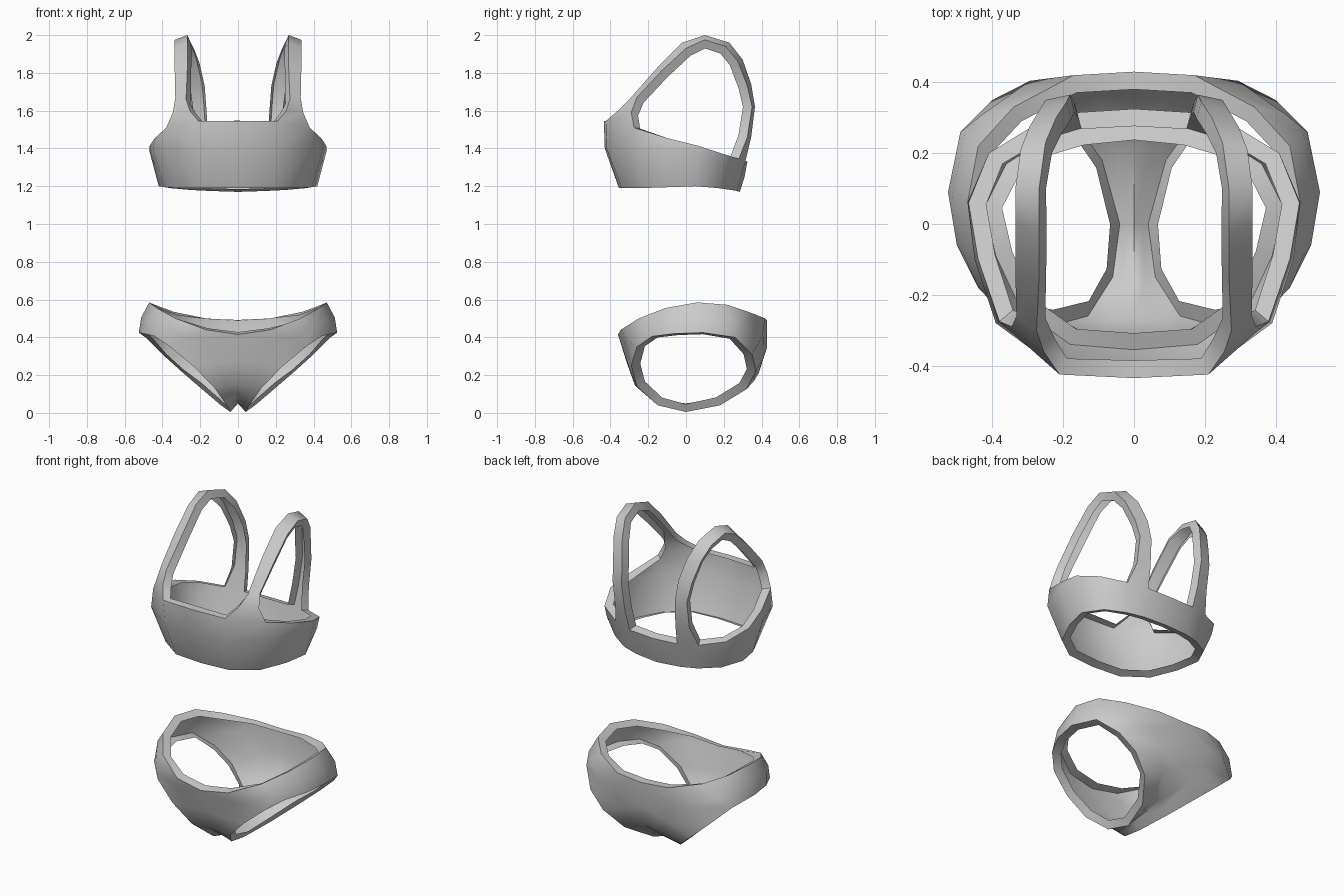
import bpy, bmesh, math
from mathutils import Vector

cube = bpy.data.objects.get("Cube")
if cube:
    bpy.data.objects.remove(cube, do_unlink=True)

fabric = bpy.data.materials.new("grey_fabric")
fabric.use_nodes = True
grey = (0.6, 0.6, 0.6, 1)
fabric.diffuse_color = grey
fabric.node_tree.nodes["Principled BSDF"].inputs["Base Color"].default_value = grey


def strip(bm, rows, skip=()):
    """Bridge neighbouring rows of points with faces, leaving out skipped cells."""
    for i in range(len(rows) - 1):
        for j in range(len(rows[i]) - 1):
            if (i, j) in skip:
                continue
            corners = [rows[i][j], rows[i + 1][j], rows[i + 1][j + 1], rows[i][j + 1]]
            unique = list(dict.fromkeys(tuple(c) for c in corners))
            if len(unique) > 2:
                bm.faces.new([bm.verts.new(c) for c in unique])


def finish(bm, name, core_z):
    """Weld, face outward, mirror and add the turned-in hem."""
    bmesh.ops.remove_doubles(bm, verts=bm.verts, dist=0.001)
    bmesh.ops.recalc_face_normals(bm, faces=bm.faces)
    core = Vector((0, 0, core_z))
    if sum(f.normal.dot(f.calc_center_median() - core) * f.calc_area() for f in bm.faces) < 0:
        bmesh.ops.reverse_faces(bm, faces=bm.faces)
    mesh = bpy.data.meshes.new(name)
    bm.to_mesh(mesh)
    bm.free()
    mesh.materials.append(fabric)
    obj = bpy.data.objects.new(name, mesh)
    bpy.context.collection.objects.link(obj)
    bpy.ops.object.select_all(action="DESELECT")
    bpy.context.view_layer.objects.active = obj
    obj.select_set(True)
    mirror = obj.modifiers.new("mirror", "MIRROR")
    mirror.use_clip = True
    hem = obj.modifiers.new("hem", "SOLIDIFY")
    hem.thickness = 0.05
    hem.offset = -1
    hem.use_rim_only = True
    for m in ("mirror", "hem"):
        bpy.ops.object.modifier_apply(modifier=m)
    bpy.ops.object.shade_smooth_by_angle(angle=math.radians(50))
    return obj


# Chest band: columns from front centre to back centre (bottom, middle, top)
band = [
    [(0, -.355, 1.19), (0, -.43, 1.40), (0, -.435, 1.545)],
    [(.18, -.34, 1.19), (.2, -.42, 1.40), (.21, -.425, 1.545)],
    [(.32, -.24, 1.19), (.39, -.28, 1.40), (.38, -.275, 1.51)],
    [(.39, -.09, 1.195), (.45, -.1, 1.40), (.44, -.1, 1.455)],
    [(.42, .05, 1.2), (.47, .06, 1.39), (.467, .06, 1.415)],
    [(.36, .17, 1.19), (.40, .19, 1.30), (.41, .2, 1.37)],
    [(.25, .24, 1.18), (.27, .26, 1.27), (.28, .28, 1.345)],
    [(.15, .27, 1.175), (.155, .295, 1.26), (.16, .315, 1.335)],
    [(0, .285, 1.17), (0, .31, 1.25), (0, .325, 1.33)],
]
# Shoulder strap: inner and outer edge from the front panel over to the back
strap = [
    [band[1][2], band[2][2]],
    [(.255, -.36, 1.60), (.345, -.29, 1.59)],
    [(.275, -.30, 1.66), (.332, -.26, 1.67)],
    [(.268, -.15, 1.83), (.335, -.13, 1.81)],
    [(.268, -.02, 1.96), (.335, 0, 1.93)],
    [(.268, .1, 2.0), (.335, .1, 1.975)],
    [(.25, .23, 1.96), (.32, .21, 1.94)],
    [(.22, .30, 1.87), (.295, .275, 1.86)],
    [(.19, .345, 1.74), (.265, .325, 1.73)],
    [(.18, .365, 1.62), (.25, .35, 1.62)],
    [(.17, .345, 1.46), (.25, .325, 1.46)],
    [band[7][2], band[6][2]],
]
bm = bmesh.new()
strip(bm, band)
strip(bm, strap)
finish(bm, "sports_top", 1.4)

# Briefs: leg opening edge paired with the centre seam and waist edge
crotch = [(.04, 0, .005), (0, 0, .05)]
pairs = [
    crotch,
    [(.06, -.15, .04), (0, -.155, .07)],
    [(.13, -.26, .14), (0, -.27, .15)],
    [(.24, -.29, .25), (0, -.315, .27)],
    [(.36, -.26, .35), (0, -.36, .415)],
    [(.36, -.26, .35), (.17, -.345, .44)],
    [(.44, -.18, .405), (.33, -.25, .50)],
    [(.5, -.06, .42), (.43, -.11, .555)],
    [(.525, .09, .425), (.47, .06, .585)],
    [(.49, .26, .40), (.44, .22, .572)],
    [(.49, .26, .40), (.34, .33, .535)],
    [(.40, .35, .31), (.17, .42, .50)],
    [(.40, .35, .31), (0, .43, .49)],
    [(.3, .37, .22), (0, .43, .35)],
    [(.19, .32, .125), (0, .385, .21)],
    [(.09, .18, .04), (0, .22, .085)],
    crotch,
]


def bulged(leg, rim):
    """Insert a slightly rounded middle point between the two edges."""
    if leg[2] < .1:
        return [leg, rim]
    mid = (Vector(leg) + Vector(rim)) / 2
    swell = 1.03 if mid.z > .3 else 1.0
    return [leg, (mid.x * swell, mid.y * (swell + .02), mid.z), rim]


rows = [bulged(*p) for p in pairs]
rows = [r if len(r) == 3 else [r[0], tuple((Vector(r[0]) + Vector(r[1])) / 2), r[1]] for r in rows]
bm = bmesh.new()
strip(bm, rows)
finish(bm, "briefs", .3)
